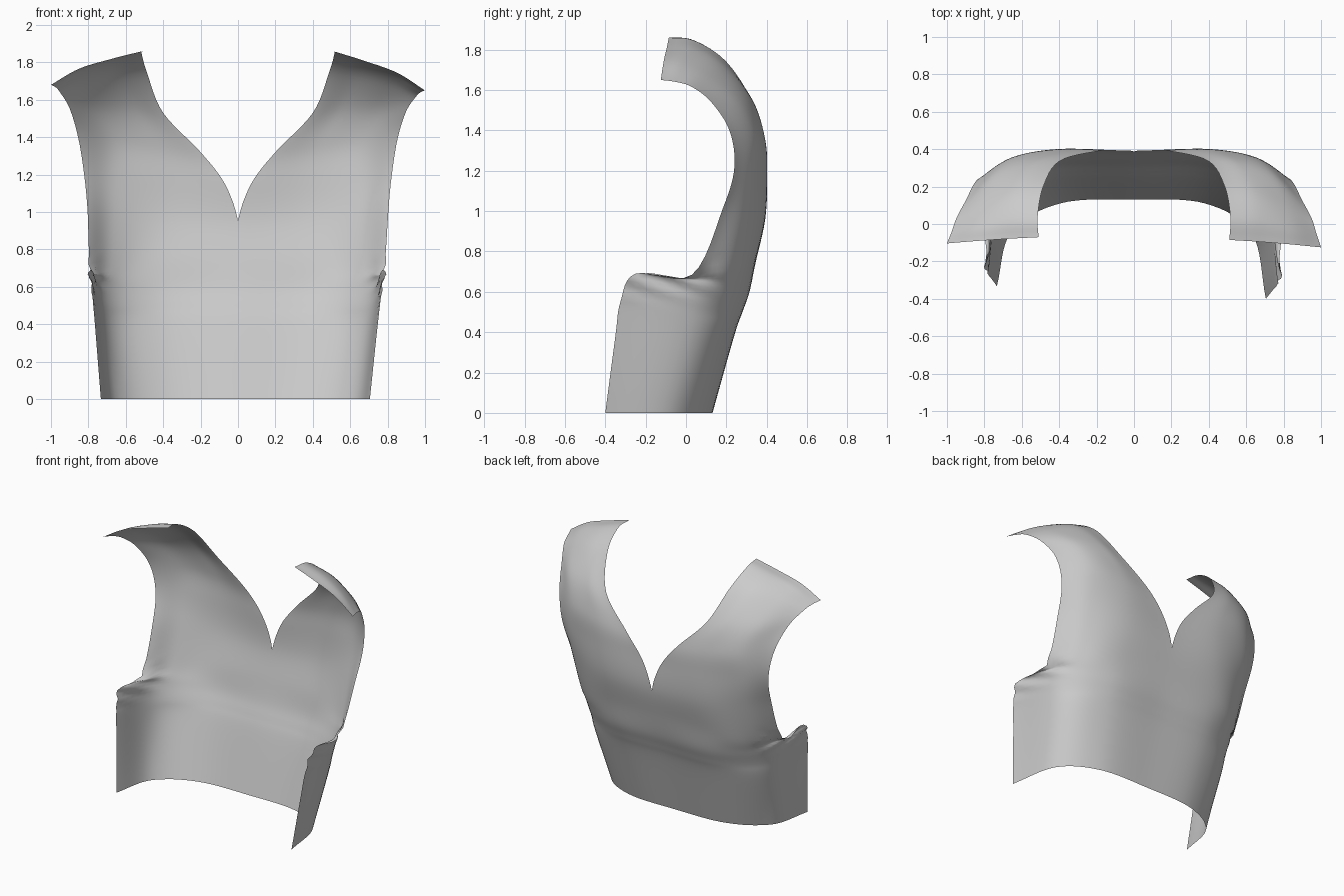
import bpy, bmesh, math
from mathutils import Vector

if "Cube" in bpy.data.objects:
    bpy.data.objects.remove(bpy.data.objects["Cube"])

# Control rows of the right half: centre/neckline -> side/armhole edge
ROWS = [
    [(0, .13, 0), (.38, .11, 0), (.63, -.05, 0), (.705, -.40, 0)],
    [(0, .235, .38), (.42, .22, .38), (.68, .06, .38), (.745, -.35, .38)],
    [(0, .275, .50), (.43, .26, .50), (.70, .08, .51), (.765, -.325, .55)],
    [(0, .31, .60), (.44, .295, .60), (.71, .12, .62), (.785, -.25, .69)],
    [(0, .345, .75), (.44, .33, .74), (.67, .22, .71), (.785, .03, .685)],
    [(0, .387, .95), (.40, .387, .97), (.66, .31, 1.0), (.805, .185, 1.02)],
    [(.07, .392, 1.15), (.40, .40, 1.18), (.66, .345, 1.20), (.825, .24, 1.22)],
    [(.20, .388, 1.32), (.45, .39, 1.36), (.67, .345, 1.38), (.855, .215, 1.40)],
    [(.40, .335, 1.53), (.56, .325, 1.55), (.74, .265, 1.54), (.90, .125, 1.54)],
    [(.485, .20, 1.74), (.64, .18, 1.72), (.80, .12, 1.67), (.95, .03, 1.615)],
    [(.515, .04, 1.845), (.67, .03, 1.80), (.84, -.01, 1.73), (.975, -.05, 1.64)],
    [(.51, -.085, 1.86), (.67, -.095, 1.81), (.85, -.11, 1.745), (1.0, -.125, 1.65)],
]
NU, NV = 8, 6


def spline(pts, n, first=None):
    """Catmull-Rom through pts, n steps per span."""
    p = [first or 2 * pts[0] - pts[1]] + pts + [2 * pts[-1] - pts[-2]]
    out = []
    for i in range(1, len(p) - 2):
        a, b, c, d = p[i - 1:i + 3]
        for k in range(n):
            t = k / n
            out.append(.5 * (2 * b + (c - a) * t + (2 * a - 5 * b + 4 * c - d) * t * t
                             + (3 * b - a - 3 * c + d) * t ** 3))
    return out + [pts[-1].copy()]


# Interpolate across each row, then up the columns
across = []
for row in ROWS:
    pts = [Vector(p) for p in row]
    mirror = Vector((-pts[1].x, pts[1].y, pts[1].z)) if pts[0].x == 0 else None
    across.append(spline(pts, NU, mirror))
columns = [spline(list(c), NV) for c in zip(*across)]


def place(p, i, j, left):
    """Underarm creases and the slightly uneven left side."""
    x, y, z = max(p.x, 0), p.y, max(p.z, 0)
    if i == 0 and j <= 5 * NV:
        x = 0
    w = math.exp(-((z - .66) / .07) ** 2) * max(0, min(1, (x - .68) / .08))
    x += .012 * w * math.sin(60 * z + 25 * y)
    if left:
        low = max(0, 1 - z)
        x = -x * (1 + .04 * low)
        if y < 0:
            y *= .83
        z += .03 * max(0, min(1, (z - 1.4) / .25)) * max(0, (-x - .5) * 2)
        x = max(x, -1)
    return (x, y, z)


# Back panel sheet, both halves
bm = bmesh.new()
for left in (False, True):
    grid = [[bm.verts.new(place(p, i, j, left)) for j, p in enumerate(col)]
            for i, col in enumerate(columns)]
    for i in range(len(grid) - 1):
        for j in range(len(grid[0]) - 1):
            q = [grid[i][j], grid[i][j + 1], grid[i + 1][j + 1], grid[i + 1][j]]
            bm.faces.new(q[::-1] if left else q)
bmesh.ops.remove_doubles(bm, verts=bm.verts, dist=.0005)
for f in bm.faces:
    f.smooth = True
mesh = bpy.data.meshes.new("vest_back_panel")
bm.to_mesh(mesh)
bm.free()
bpy.context.collection.objects.link(bpy.data.objects.new("vest_back_panel", mesh))
